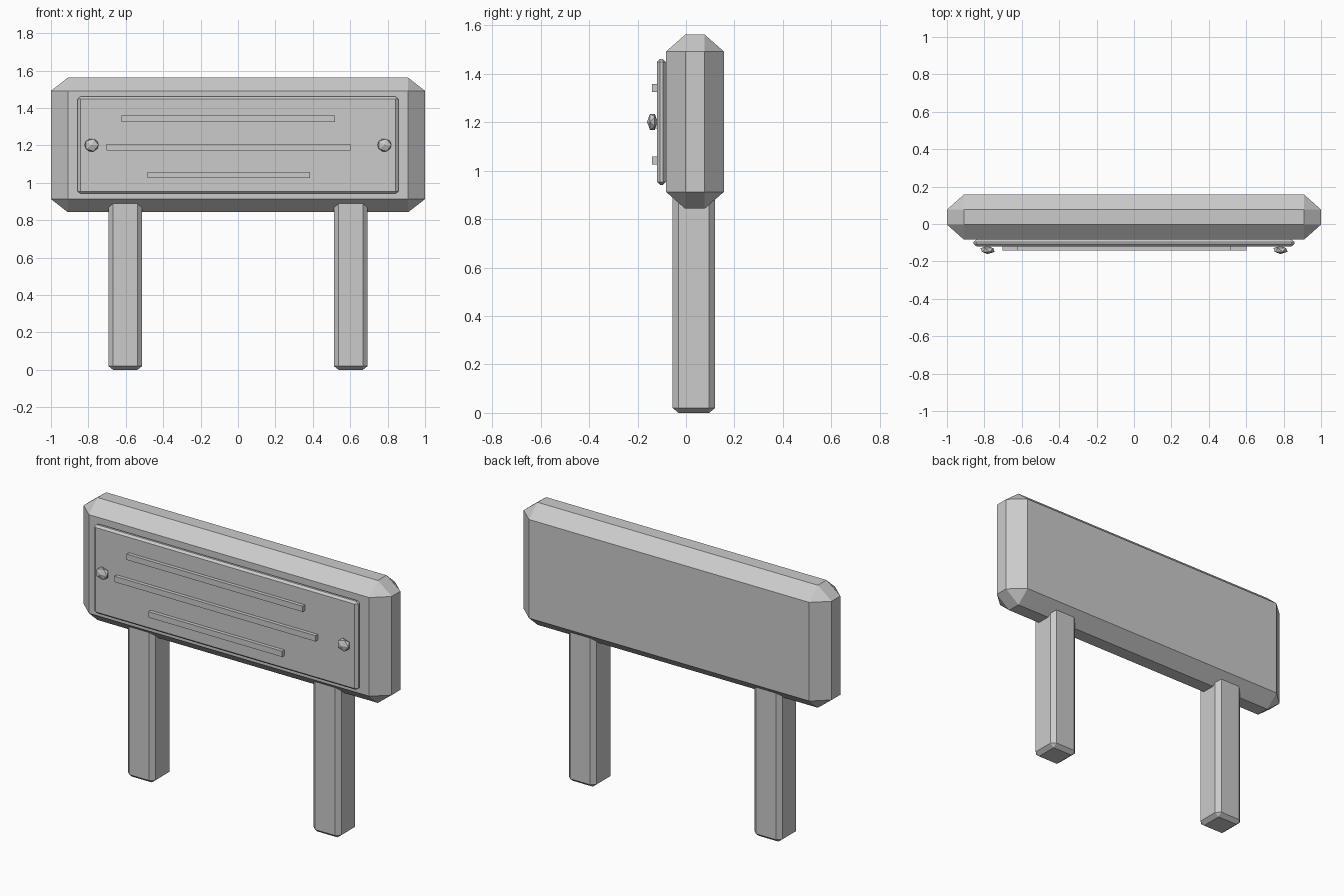
import bpy
import bmesh
from math import radians
from mathutils import Matrix, Vector

cube = bpy.data.objects.get("Cube")
if cube:
    bpy.data.objects.remove(cube, do_unlink=True)

GREY = (0.6, 0.6, 0.6, 1.0)
grey = bpy.data.materials.new("light grey")
grey.use_nodes = True
grey.diffuse_color = GREY
grey.node_tree.nodes["Principled BSDF"].inputs["Base Color"].default_value = GREY


def finish(name, bm):
    """Turn a bmesh into a flat shaded object."""
    bmesh.ops.recalc_face_normals(bm, faces=bm.faces)
    mesh = bpy.data.meshes.new(name)
    bm.to_mesh(mesh)
    bm.free()
    mesh.materials.append(grey)
    obj = bpy.data.objects.new(name, mesh)
    bpy.context.collection.objects.link(obj)
    return obj


def block(name, low, high, cut=None):
    """Box between two corners; cut is the chamfer width along each axis."""
    low, high = Vector(low), Vector(high)
    centre, half = (low + high) / 2, (high - low) / 2
    bm = bmesh.new()
    if cut is None:
        bmesh.ops.create_cube(bm, size=2)
        bmesh.ops.scale(bm, vec=half, verts=bm.verts)
    else:
        # Each corner becomes three points, one on each adjoining face
        inner = half - Vector(cut)
        for sx in (-1, 1):
            for sy in (-1, 1):
                for sz in (-1, 1):
                    for axis in range(3):
                        p = inner.copy()
                        p[axis] = half[axis]
                        bm.verts.new((p.x * sx, p.y * sy, p.z * sz))
        bmesh.ops.convex_hull(bm, input=bm.verts)
        bmesh.ops.dissolve_limit(bm, angle_limit=radians(1),
                                 verts=bm.verts, edges=bm.edges)
    bmesh.ops.translate(bm, vec=centre, verts=bm.verts)
    return finish(name, bm)


# Thick chamfered board and the plate on its front
block("board", (-1, -0.083, 0.843), (1, 0.157, 1.562), (0.09, 0.08, 0.07))
block("front_plate", (-0.857, -0.12, 0.942), (0.857, -0.083, 1.461),
      (0.015, 0.012, 0.012))

# Raised strips on the plate
strips = [("top_strip", -0.624, 0.519, 1.342),
          ("middle_strip", -0.704, 0.602, 1.191),
          ("bottom_strip", -0.484, 0.385, 1.042)]
for name, left, right, z in strips:
    block(name, (left, -0.141, z - 0.017), (right, -0.115, z + 0.017))

for side, sign in (("left", 1), ("right", -1)):
    # Posts run up into the board
    x = 0.603 * sign
    block(side + "_post", (x - 0.09, -0.055, 0), (x + 0.09, 0.12, 0.95),
          (0.025, 0.024, 0.02))

    # Squashed faceted bolt heads
    bm = bmesh.new()
    bmesh.ops.create_icosphere(bm, subdivisions=1, radius=1)
    bmesh.ops.rotate(bm, matrix=Matrix.Rotation(radians(90), 3, "X"),
                     verts=bm.verts)
    bmesh.ops.scale(bm, vec=(0.042, 0.022, 0.039), verts=bm.verts)
    bmesh.ops.translate(bm, vec=(0.783 * sign, -0.139, 1.202), verts=bm.verts)
    finish(side + "_bolt", bm)
